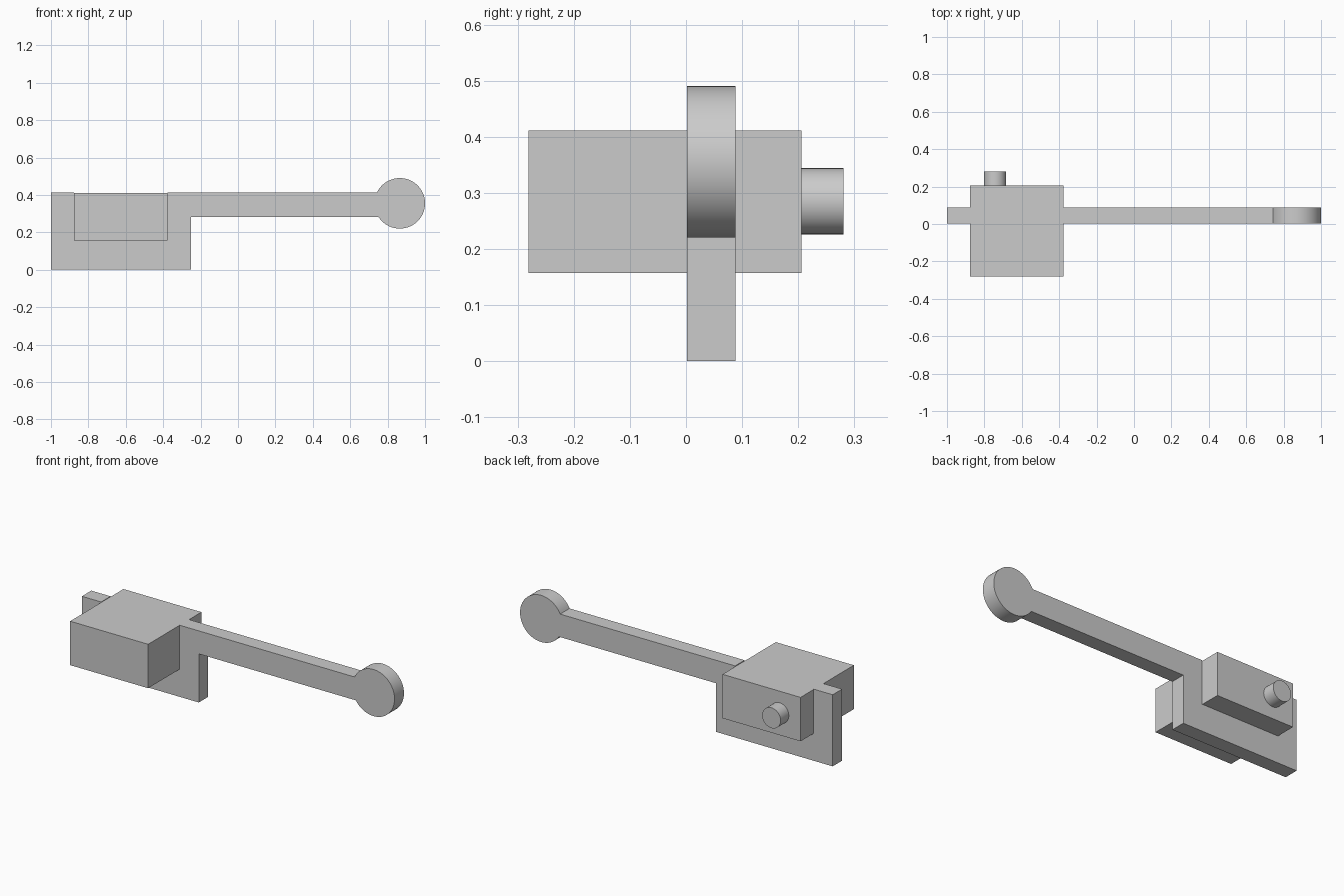
import bpy, bmesh, math
from mathutils import Matrix

if "Cube" in bpy.data.objects:
    bpy.data.objects.remove(bpy.data.objects["Cube"])


def add_object(name, bm):
    bmesh.ops.recalc_face_normals(bm, faces=bm.faces)
    mesh = bpy.data.meshes.new(name)
    bm.to_mesh(mesh)
    bm.free()
    obj = bpy.data.objects.new(name, mesh)
    bpy.context.collection.objects.link(obj)
    bpy.ops.object.select_all(action='DESELECT')
    obj.select_set(True)
    bpy.context.view_layer.objects.active = obj
    bpy.ops.object.shade_smooth_by_angle(angle=math.radians(30))
    return obj


def extrude_profile(name, points, y0, y1):
    bm = bmesh.new()
    face = bm.faces.new([bm.verts.new((x, y0, z)) for x, z in points])
    result = bmesh.ops.extrude_face_region(bm, geom=[face])
    verts = [v for v in result['geom'] if isinstance(v, bmesh.types.BMVert)]
    bmesh.ops.translate(bm, verts=verts, vec=(0, y1 - y0, 0))
    return add_object(name, bm)


# Flat plate: notched base, long arm and round end in one outline
top, arm_bottom = 0.414, 0.281
cx, cz, r = 0.865, 0.355, 0.135
start = -math.pi + math.asin((cz - arm_bottom) / r)
end = math.pi - math.asin((top - cz) / r)
steps = 56
disc = []
for i in range(steps + 1):
    a = start + (end - start) * i / steps
    disc.append((cx + r * math.cos(a), cz + r * math.sin(a)))

outline = [(-1, 0), (-0.252, 0), (-0.252, arm_bottom)] + disc + [
    (-0.376, top), (-0.376, 0.157), (-0.877, 0.157), (-0.877, top), (-1, top)]
extrude_profile("arm_plate", outline, 0.002, 0.088)

# Block seated in the notch
extrude_profile("block", [(-0.877, 0.157), (-0.378, 0.157),
                          (-0.378, 0.411), (-0.877, 0.411)], -0.281, 0.206)

# Round peg on the back of the block
bm = bmesh.new()
bmesh.ops.create_cone(bm, cap_ends=True, segments=48, radius1=0.059, radius2=0.059,
                      depth=0.075,
                      matrix=Matrix.Translation((-0.743, 0.2435, 0.285))
                      @ Matrix.Rotation(math.pi / 2, 4, 'X'))
add_object("back_peg", bm)
